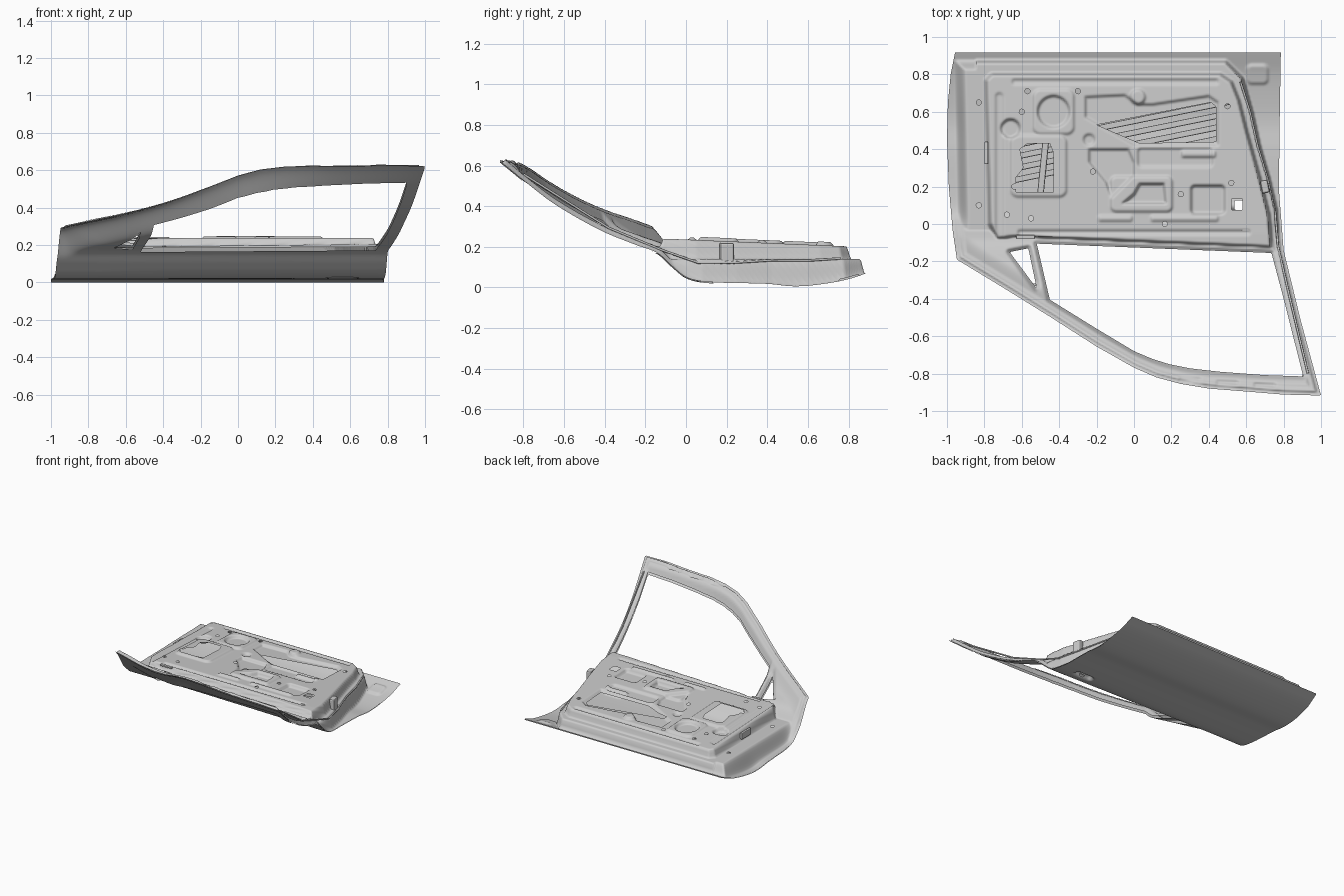
import bpy, bmesh, math
from mathutils import Vector, Matrix

if "Cube" in bpy.data.objects:
    bpy.data.objects.remove(bpy.data.objects["Cube"])

# ---------- small maths helpers ----------
def ss(a, b, v):
    t = max(0.0, min(1.0, (v - a) / (b - a)))
    return t * t * (3 - 2 * t)

def spline(pts):
    n = len(pts)
    m = [(pts[min(i+1, n-1)][1] - pts[max(i-1, 0)][1]) / (pts[min(i+1, n-1)][0] - pts[max(i-1, 0)][0]) for i in range(n)]
    def f(x):
        x = max(pts[0][0], min(pts[-1][0], x))
        i = 0
        while i < n - 2 and x > pts[i+1][0]:
            i += 1
        (x0, y0), (x1, y1) = pts[i], pts[i+1]
        d = x1 - x0
        t = (x - x0) / d
        return (y0*(1+2*t)*(1-t)**2 + m[i]*d*t*(1-t)**2 + y1*t*t*(3-2*t) + m[i+1]*d*t*t*(t-1))
    return f

def poly(pts, closed=True):
    """signed distance to a polygon (negative inside), or distance to an open line"""
    n = len(pts)
    segs = []
    for i in range(n if closed else n - 1):
        (ax, ay), (bx, by) = pts[i], pts[(i+1) % n]
        segs.append((ax, ay, bx-ax, by-ay, 1/((bx-ax)**2 + (by-ay)**2)))
    x0, x1 = min(p[0] for p in pts), max(p[0] for p in pts)
    y0, y1 = min(p[1] for p in pts), max(p[1] for p in pts)
    def f(x, y):
        far = max(x0-x, x-x1, y0-y, y-y1)
        if far > .15:
            return far
        best, inside = 9.0, False
        for ax, ay, dx, dy, il in segs:
            px, py = x-ax, y-ay
            t = (px*dx + py*dy) * il
            t = 0 if t < 0 else 1 if t > 1 else t
            d = (px-t*dx)**2 + (py-t*dy)**2
            if d < best:
                best = d
            if (py < 0) != (py - dy < 0) and px < dx*py/dy:
                inside = not inside
        d = math.sqrt(best)
        return -d if closed and inside else d
    return f

def box(cx, cy, hw, hh, r=.01):
    def f(x, y):
        a, b = abs(x-cx)-hw+r, abs(y-cy)-hh+r
        return math.hypot(max(a, 0), max(b, 0)) + min(max(a, b), 0) - r
    return f

def circle(cx, cy, r):
    return lambda x, y: math.hypot(x-cx, y-cy) - r

# ---------- outlines seen from above ----------
header = [(1.0, -.917), (.8, -.912), (.62, -.897), (.4, -.88), (.25, -.855), (.12, -.82),
          (0, -.768), (-.2, -.655), (-.45, -.495), (-.7, -.34), (-.947, -.19)]
outline = poly([(-.957, .917), (.785, .917), (.778, .5), (.775, .18), (.8, -.14), (.89, -.51)] + header +
               [(-.97, -.03), (-.99, .2), (-1, .45), (-.995, .65), (-.98, .8)])
header_dist = poly(header, closed=False)
window = poly([(-.52, -.105), (.735, -.155), (.8, -.4), (.905, -.815), (.7, -.808), (.46, -.79), (.3, -.772),
               (.19, -.75), (.1, -.722), (0, -.68), (-.2, -.56), (-.45, -.405)])
sail_window = poly([(-.665, -.15), (-.565, -.13), (-.52, -.345)])
handle_hole = box(.56, .1, .022, .026, .004)
level_1 = poly([(-.95, .87), (.49, .87), (.58, .78), (.63, .6), (.67, .42), (.72, .25), (.76, .08),
                (.775, -.1), (.76, -.15), (-.55, -.1), (-.75, -.12), (-.93, -.12)])
level_2 = poly([(-.79, .77), (-.76, .8), (.46, .8), (.52, .76), (.56, .66), (.6, .5), (.67, .25), (.72, .05),
                (.735, -.125), (-.62, -.068), (-.73, -.08), (-.77, 0)])

# ---------- outer surface ----------
side = spline([(-.92, .618), (-.78, .505), (-.64, .40), (-.42, .275), (-.25, .205), (-.14, .163), (-.07, .1),
               (0, .045), (.1, .022), (.4, .012), (.53, 0), (.65, .008), (.8, .035), (.92, .076)])
roll = spline([(-1, .09), (-.6, .088), (0, .07), (.5, .025), (1, 0)])

def outer_z(x, y):
    t = y - .04 * max(0, min(1, (.75-x)/1.5)) * ss(.15, 0, y) * ss(-.6, -.2, y)
    z = side(t)
    if y < 0:
        z += roll(x) * ss(.13, 0, header_dist(x, y))
    return z

pocket = box(.56, .1, .08, .03, .025)
def skin_z(x, y):
    return outer_z(x, y) + .03 * ss(.006, -.02, pocket(x, y))

# ---------- inner stamping: raised and sunk details ----------
details = [
    (box(-.43, .6, .11, .12, .04), .014), (circle(-.43, .6, .085), -.025),
    (box(-.51, .31, .15, .165, .04), .014),
    (poly([(-.26, .68), (-.05, .69), (.02, .64), (.1, .64), (.4, .685), (.45, .65), (.45, .42), (0, .42), (-.26, .57)]), -.018),
    (box(.04, .16, .165, .095, .03), .016),
    (poly([(-.06, .11), (0, .16), (.03, .215), (.16, .215), (.17, .11)]), -.035),
    (box(.395, .13, .09, .075, .02), -.028), (box(.22, .355, .2, .05, .02), -.014),
    (box(.345, .375, .09, .018), .016),
    (poly([(-.24, .4), (-.03, .4), (0, .33), (0, .26), (-.12, .14), (-.15, .22), (-.24, .33)]), -.022),
    (box(-.1, .03, .09, .015), .012), (box(.27, .03, .18, .015), .012),
    (box(0, -.045, .62, .012), -.012),
    (circle(.02, .68, .04), .018), (circle(-.66, .51, .05), -.03), (circle(-.24, .45, .03), -.015),
    (box(-.72, .3, .02, .4, .02), -.01), (box(-.1, .76, .55, .014), -.01),
]
flange_dent = box(.66, .8, .06, .055, .03)
frame_dents = [box(.3 + .2*i, -.835 - .013*i, .06, .012) for i in range(3)]

def inner_z(x, y):
    base = outer_z(x, y)
    edge = -outline(x, y)
    z = base + .006
    if y < .05:
        gap = min(window(x, y), sail_window(x, y))
        k = ss(.1, -.1, y)
        lift = .028*ss(.01, .028, edge) + .012*ss(.042, .058, edge)
        z += k * lift * (.35 + .65*ss(0, .022, gap))
        for d in frame_dents:
            z -= .01 * ss(.006, -.01, d(x, y))
    z += .012 * ss(.006, -.015, flange_dent(x, y))
    b = base + .006
    a1 = level_1(x, y)
    if a1 < .03:
        ramp = ss(.012, -.05, a1) if x < -.85 else ss(.012, -.014, a1)
        b += (max(.14, base + .012) - b) * ramp
        top = .238 - .036 * max(0, min(1, (y + .05)/.85))
        a2 = level_2(x, y)
        w = ss(.014, -.012, a2)
        b += (max(top, base + .03) - b) * w
        if w > 0:
            for f, h in details:
                b += w * h * ss(.008, -.01, f(x, y))
    return max(z, b)

panel_holes = [
    poly([(-.2, .53), (.41, .65), (.437, .63), (.44, .44), (.03, .432)]),
    poly([(-.61, .4), (-.57, .43), (-.45, .43), (-.43, .38), (-.43, .17), (-.63, .17), (-.63, .25), (-.59, .3)]),
    box(.55, .105, .03, .03, .004)]
panel_holes += [circle(x, y, .014) for x, y in [(-.6, .6), (-.55, .03), (.165, 0), (.25, .16), (.5, .63), (.52, .22),
                (-.22, .28), (-.64, .2), (-.57, .71), (-.3, .71), (-.68, .05), (-.83, .65), (-.83, .1)]]

# ---------- pressed sheet: grid trimmed to an outline, edges pulled onto it ----------
def sheet(name, step, mask, height, up):
    bm = bmesh.new()
    nx, ny = int(2.02/step) + 1, int(1.86/step) + 1
    vs = {}
    def vert(i, j):
        if (i, j) not in vs:
            vs[i, j] = bm.verts.new((-1.01 + i*step, -.93 + j*step, 0))
        return vs[i, j]
    for i in range(nx):
        for j in range(ny):
            if mask(-1.01 + (i+.5)*step, -.93 + (j+.5)*step) < 0:
                q = [vert(i, j), vert(i+1, j), vert(i+1, j+1), vert(i, j+1)]
                bm.faces.new(q if up else q[::-1])
    e = .001
    for v in bm.verts:
        x, y = v.co.x, v.co.y
        if v.is_boundary:
            for _ in range(2):
                d = mask(x, y)
                gx, gy = (mask(x+e, y) - mask(x-e, y))/(2*e), (mask(x, y+e) - mask(x, y-e))/(2*e)
                g = max(.5, gx*gx + gy*gy)
                x, y = x - d*gx/g, y - d*gy/g
        v.co = (x, y, height(x, y))
    for f in bm.faces:
        f.smooth = True
    me = bpy.data.meshes.new(name)
    bm.to_mesh(me)
    bm.free()
    ob = bpy.data.objects.new(name, me)
    bpy.context.collection.objects.link(ob)
    return ob

def trimmed(holes):
    def f(x, y):
        d = outline(x, y)
        return d if d > .03 else max([d] + [-h(x, y) for h in holes])
    return f

sheet("outer_skin", .012, trimmed([window, sail_window, handle_hole]), skin_z, False)
sheet("inner_panel", .008, trimmed([window, sail_window] + panel_holes), inner_z, True)

# ---------- separate parts ----------
def block(name, loc, size, rot=0):
    bm = bmesh.new()
    bmesh.ops.create_cube(bm, size=1, matrix=Matrix.Translation(loc) @ Matrix.Rotation(rot, 4, 'Z') @ Matrix.Diagonal((*size, 1)))
    me = bpy.data.meshes.new(name)
    bm.to_mesh(me)
    bm.free()
    ob = bpy.data.objects.new(name, me)
    bpy.context.collection.objects.link(ob)
    mod = ob.modifiers.new("bevel", 'BEVEL')
    mod.width = min(size) * .25
    mod.segments = 2

def tube(name, pts, r):
    cu = bpy.data.curves.new(name, 'CURVE')
    cu.dimensions = '3D'
    cu.bevel_depth, cu.bevel_resolution = r, 2
    sp = cu.splines.new('POLY')
    sp.points.add(len(pts) - 1)
    for p, c in zip(sp.points, pts):
        p.co = (*c, 1)
    bpy.context.collection.objects.link(bpy.data.objects.new(name, cu))

# crash beam ribs inside the door
for i in range(5):
    block(f"crash_beam_{i+1}", (-.12, .34 + .062*i, .055), (1.3, .032, .022), .2)
block("window_guide_channel", (-.485, .31, .1), (.035, .34, .03), -.1)
# latch, hinge and trim brackets
block("latch_bracket", (.7, .2, .17), (.04, .07, .1), .2)
block("trim_bracket", (.61, -.01, .228), (.065, .055, .012))
block("hinge_plate", (-.79, .38, .18), (.02, .12, .05))
block("sail_bracket", (-.58, -.07, .23), (.1, .02, .012))
# seal along the rear edge of the panel
seal = [(.57, .76), (.62, .6), (.66, .42), (.715, .24), (.755, .06), (.77, -.12), (.83, -.38), (.93, -.8)]
tube("rear_seal", [(x, y, inner_z(x, y) + .003) for x, y in seal], .006)
